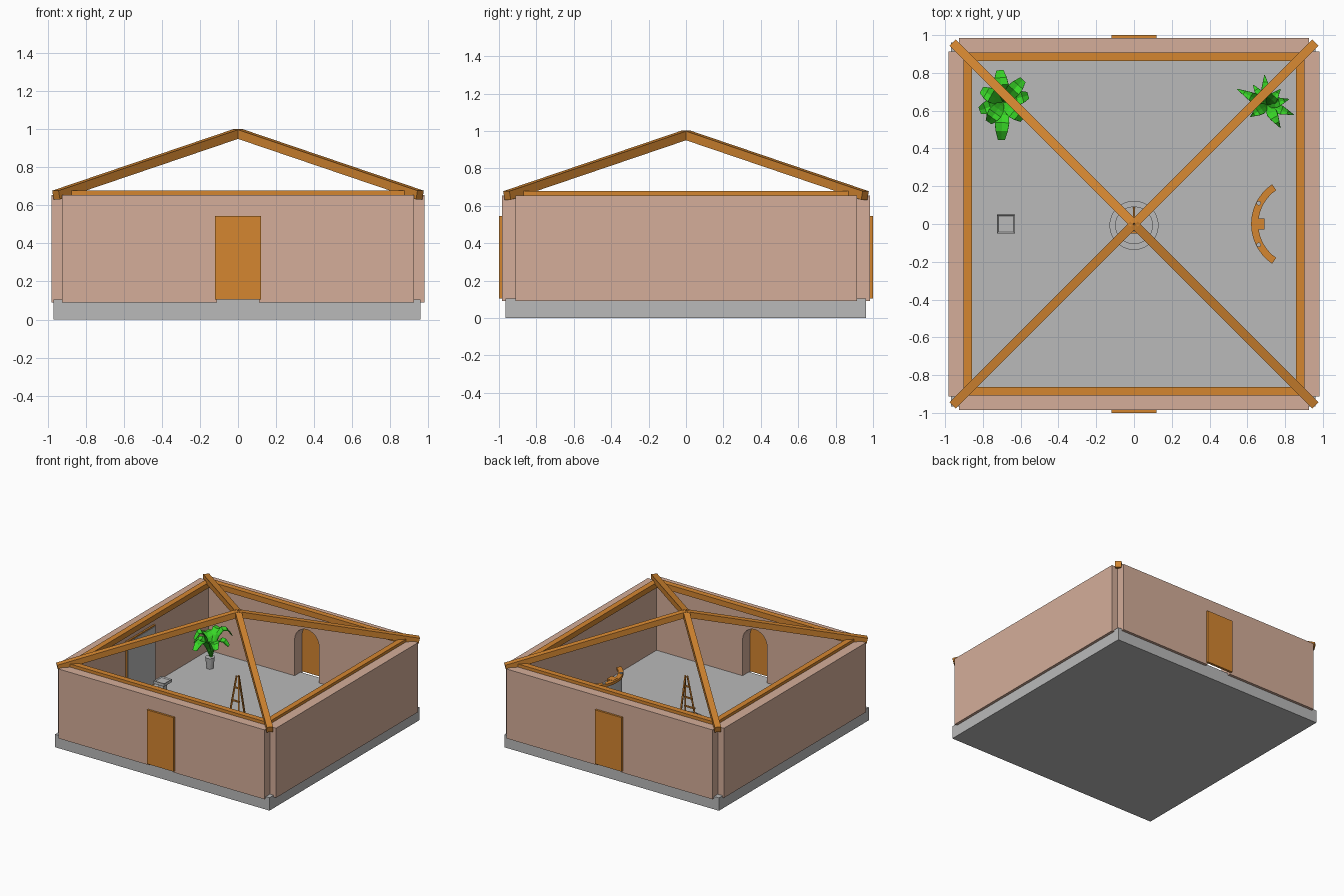
import bpy, bmesh, math
from mathutils import Vector, Matrix

if "Cube" in bpy.data.objects:
    bpy.data.objects.remove(bpy.data.objects["Cube"])

def mat(name, r, g, b):
    m = bpy.data.materials.new(name)
    m.diffuse_color = (r, g, b, 1)
    m.use_nodes = True
    m.node_tree.nodes["Principled BSDF"].inputs["Base Color"].default_value = m.diffuse_color
    return m

CLAY = mat("clay_wall", .66, .42, .32)
WOOD = mat("orange_wood", .66, .24, .03)
STONE = mat("grey_stone", .49, .49, .49)
LEAF = mat("leaf_green", .04, .68, .02)

def finish(name, bm, m):
    bmesh.ops.recalc_face_normals(bm, faces=bm.faces)
    me = bpy.data.meshes.new(name)
    bm.to_mesh(me)
    bm.free()
    me.materials.append(m)
    ob = bpy.data.objects.new(name, me)
    bpy.context.collection.objects.link(ob)
    return ob

def box(name, x, y, z, m):
    bm = bmesh.new()
    c = [(a + b) / 2 for a, b in (x, y, z)]
    s = [b - a for a, b in (x, y, z)]
    bmesh.ops.create_cube(bm, size=1, matrix=Matrix.Translation(c) @ Matrix.Diagonal((*s, 1)))
    return finish(name, bm, m)

def beam(name, a, b, w, m, h=None):
    """Square bar from a to b."""
    a, b = Vector(a), Vector(b)
    d = (b - a).normalized()
    ref = Vector((0, 0, 1)) if abs(d.z) < .99 else Vector((0, 1, 0))
    side = d.cross(ref).normalized()
    up = side.cross(d)
    rot = Matrix((side, d, up)).transposed().to_4x4()
    bm = bmesh.new()
    bmesh.ops.create_cube(bm, size=1, matrix=Matrix.Translation((a + b) / 2) @ rot
                          @ Matrix.Diagonal((w, (b - a).length, h or w, 1)))
    return finish(name, bm, m)

def cyl(name, x, y, z0, z1, r0, r1, m, n=24):
    bm = bmesh.new()
    bmesh.ops.create_cone(bm, cap_ends=True, segments=n, radius1=r0, radius2=r1, depth=z1 - z0,
                          matrix=Matrix.Translation((x, y, (z0 + z1) / 2)))
    return finish(name, bm, m)

def extrude(name, pts, vec, m):
    """Flat outline pushed along vec."""
    bm = bmesh.new()
    f = bm.faces.new([bm.verts.new(p) for p in pts])
    r = bmesh.ops.extrude_face_region(bm, geom=[f])
    bmesh.ops.translate(bm, vec=vec, verts=[v for v in r["geom"] if isinstance(v, bmesh.types.BMVert)])
    if f.is_valid and len(f.link_loops if hasattr(f, "link_loops") else f.loops) and \
            not any(g is f for g in bm.faces):
        bm.faces.new(list(f.verts))
    return finish(name, bm, m)

# floor slab
FLOOR = .105
box("floor_slab", (-.97, .96), (-.966, .962), (0, FLOOR), STONE)

# walls: arched doorways front and back, plain sides, doors on the outside
arch = [(.11 * math.cos(t * math.pi / 12), .4 + .11 * math.sin(t * math.pi / 12)) for t in range(13)]
outline = [(-.926, .09), (-.926, .655), (.926, .655), (.926, .09), (.11, .09)] + arch + [(-.11, .09)]
for s, n in ((-1, "front"), (1, "back")):
    extrude(n + "_wall", [(x, s * .885, z) for x, z in outline], (0, s * .099, 0), CLAY)
    box(n + "_door", (-.12, .12), sorted((s * .98, s * 1.0)), (FLOOR, .545), WOOD)
    box(n + "_top_beam", (-.9, .9), sorted((s * .862, s * .908)), (.635, .68), WOOD)
for s, n in ((-1, "left"), (1, "right")):
    box(n + "_wall", sorted((s * .885, s * .982)), (-.912, .914), (.09, .656), CLAY)
    box(n + "_top_beam", sorted((s * .857, s * .903)), (-.9, .9), (.635, .679), WOOD)

# hip rafters meeting over the centre
for sx in (-1, 1):
    for sy in (-1, 1):
        beam("hip_rafter", (sx * .957, sy * .957, .655), (0, 0, .98), .047, WOOD)

# screen on the left wall
box("screen_frame", (-.89, -.872), (-.185, .185), (FLOOR, .585), WOOD)
box("screen_panel", (-.872, -.868), (-.175, .18), (.115, .575), STONE)

# square pedestal with recessed tray
box("pedestal_foot", (-.71, -.645), (-.032, .032), (FLOOR, .125), STONE)
box("pedestal_stem", (-.7, -.655), (-.022, .022), (.12, .24), STONE)
bm = bmesh.new()
bmesh.ops.create_cube(bm, size=1, matrix=Matrix.Translation((-.678, 0, .245)) @ Matrix.Diagonal((.095, .1, .024, 1)))
top = [f for f in bm.faces if f.normal.z > .5]
bmesh.ops.inset_region(bm, faces=top, thickness=.01)
bmesh.ops.translate(bm, verts=top[0].verts, vec=(0, 0, -.008))
finish("pedestal_tray", bm, STONE)

# round stepped base with easel stand
cyl("round_base_lower", 0, -.007, FLOOR, .12, .13, .13, STONE, 32)
cyl("round_base_upper", 0, -.007, .12, .135, .1, .1, STONE, 32)
apex = Vector((0, 0, .47))
for foot in ((-.045, -.055, .13), (.045, -.055, .13), (0, .085, .13)):
    tip = apex + Vector((foot[0] * .2, foot[1] * .1, 0))
    beam("easel_leg", foot, tip, .011, WOOD)
for z in (.2, .28, .38):
    k = (.47 - z) / .34
    w = .012 + .045 * k
    beam("easel_crossbar", (-w, -.058 * k, z), (w, -.058 * k, z), .011, WOOD)

# curved desk on the right
def arc_wall(name, r0, r1, half, z0, z1, m, n=14):
    cx = .875
    ang = [math.pi - half + 2 * half * i / n for i in range(n + 1)]
    pts = [(cx + r1 * math.cos(a), r1 * math.sin(a), z0) for a in ang]
    pts += [(cx + r0 * math.cos(a), r0 * math.sin(a), z0) for a in reversed(ang)]
    extrude(name, pts, (0, 0, z1 - z0), m)
arc_wall("desk_panel", .228, .246, .9, FLOOR, .25, STONE)
arc_wall("desk_top", .217, .255, .97, .25, .272, WOOD)
box("desk_lectern", (.635, .692), (-.03, .03), (.245, .274), WOOD)
for s in (-1, 1):
    cyl("desk_knob", .66, s * .11, .27, .28, .012, .012, STONE, 10)

# potted plants: each leaf is a folded, drooping strip
def leaf(x, y, deg, length, width, rise, shape):
    d = Vector((math.cos(math.radians(deg)), math.sin(math.radians(deg)), 0))
    side = Vector((-d.y, d.x, 0))
    bm = bmesh.new()
    rows = []
    for i, w in enumerate(shape):
        t = i / (len(shape) - 1)
        c = Vector((x, y, .19)) + d * length * t ** 1.2
        c.z += rise * math.sin(t * 2.3)
        rows.append([bm.verts.new(c + side * width * w * k / 2 + Vector((0, 0, abs(k) * width * w * .15)))
                     for k in (-1, 0, 1)])
    for a, b in zip(rows, rows[1:]):
        for k in (0, 1):
            bm.faces.new((a[k], a[k + 1], b[k + 1], b[k]))
    ob = finish("plant_leaf", bm, LEAF)
    so = ob.modifiers.new("thickness", "SOLIDIFY")
    so.thickness = .004

BROAD = (.2, .6, .9, 1, .85, .5)
SLIM = (.3, .8, 1, .8, .45, .05)
for deg, l, r in ((268, .2, .17), (95, .17, .2), (48, .16, .22), (15, .14, .15),
                  (150, .13, .18), (200, .13, .14), (320, .14, .16), (235, .13, .22)):
    leaf(-.695, .645, deg, l, .075, r, BROAD)
for deg, l, r in ((152, .18, .18), (95, .16, .2), (340, .15, .15), (15, .12, .2),
                  (300, .14, .17), (215, .11, .2), (50, .11, .22), (125, .13, .14)):
    leaf(.705, .63, deg, l, .055, r, SLIM)
for s in (-1, 1):
    cyl("plant_pot", s * .7, .64, FLOOR, .195, .026, .036, STONE, 16)
